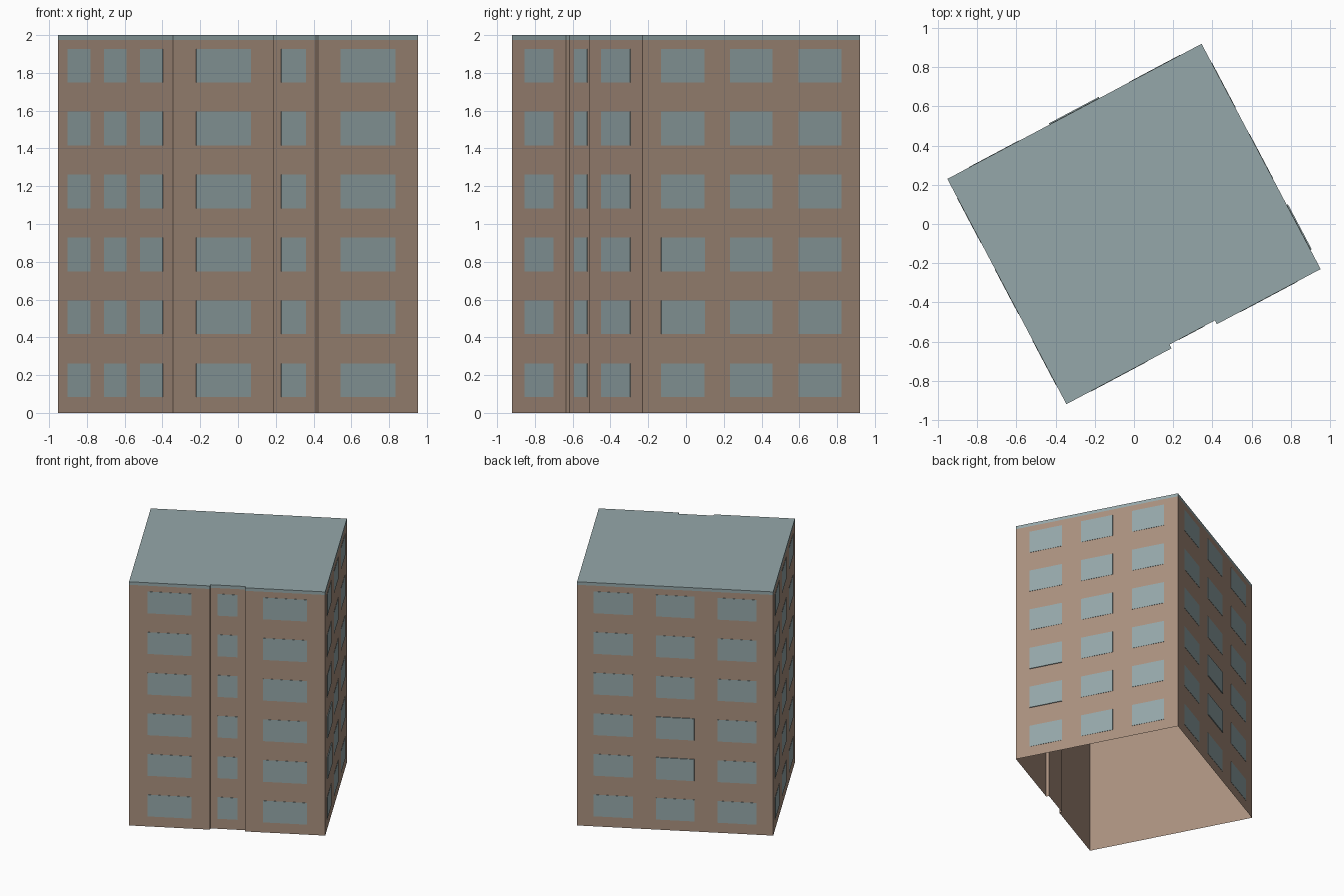
import bpy, bmesh
from mathutils import Vector

cube = bpy.data.objects.get("Cube")
if cube:
    bpy.data.objects.remove(cube)


def material(name, rgb):
    m = bpy.data.materials.new(name)
    m.use_nodes = True
    m.diffuse_color = (*rgb, 1)
    m.node_tree.nodes["Principled BSDF"].inputs["Base Color"].default_value = (*rgb, 1)
    return m


wall_tan = material("wall tan", (0.40, 0.28, 0.21))
glass_teal = material("glass teal", (0.30, 0.39, 0.40))
roof_teal = material("roof teal", (0.30, 0.39, 0.40))


def add_object(name, bm, mats):
    mesh = bpy.data.meshes.new(name)
    bm.to_mesh(mesh)
    bm.free()
    for m in mats:
        mesh.materials.append(m)
    obj = bpy.data.objects.new(name, mesh)
    bpy.context.collection.objects.link(obj)
    return obj


# Plan corners, running anticlockwise
HEIGHT, BAND = 2.0, 1.975
west, front = Vector((-0.953, 0.23, 0)), Vector((-0.345, -0.92, 0))
east, back = Vector((0.953, -0.23, 0)), Vector((0.345, 0.92, 0))
UP = Vector((0, 0, 1))


def outward(p, q):
    return (q - p).normalized().cross(UP)


# Shell: walls open at the bottom, roof edge band and flat roof
recess = -0.022 * outward(front, east)
r0, r1 = front.lerp(east, 0.413), front.lerp(east, 0.592)
plan = [west, front, r0, r0 + recess, r1 + recess, r1, east, back]
bm = bmesh.new()
rings = [[bm.verts.new(p + UP * z) for p in plan] for z in (0, BAND, HEIGHT)]
for level in (0, 1):
    low, high = rings[level], rings[level + 1]
    for i in range(len(plan)):
        j = (i + 1) % len(plan)
        face = bm.faces.new((low[i], low[j], high[j], high[i]))
        face.material_index = level
roof = bm.faces.new(rings[2])
roof.material_index = 1
add_object("building_shell", bm, [wall_tan, roof_teal])


# Windows: thin plates in six floors on each wall
def window_wall(name, p, q, spans, inset=Vector(), proud=()):
    n = outward(p, q)
    bm = bmesh.new()
    for floor in range(6):
        z = 0.083 + floor / 3
        for col, (a, b) in enumerate(spans):
            depth = 0.007 if (col in proud and floor in (1, 2)) else 0.002
            shift = inset if col == 1 else Vector()
            start, end = p.lerp(q, a) + shift, p.lerp(q, b) + shift
            base = [start, end, end + n * depth, start + n * depth]
            low = [bm.verts.new(v + UP * z) for v in base]
            high = [bm.verts.new(v + UP * (z + 0.178)) for v in base]
            bm.faces.new(high[::-1])
            bm.faces.new(low)
            # the side against the wall stays open
            for i in (1, 2, 3):
                j = (i + 1) % 4
                bm.faces.new((low[i], low[j], high[j], high[i]))
    bmesh.ops.recalc_face_normals(bm, faces=bm.faces)
    add_object(name, bm, [glass_teal])


even = [(0.085, 0.285), (0.402, 0.598), (0.717, 0.915)]
window_wall("front_windows", front, east,
            [(0.095, 0.318), (0.45, 0.55), (0.683, 0.908)], inset=recess)
window_wall("right_windows", east, back, even, proud=(0,))
window_wall("back_windows", back, west, even, proud=(1,))
window_wall("left_windows", west, front, even)
